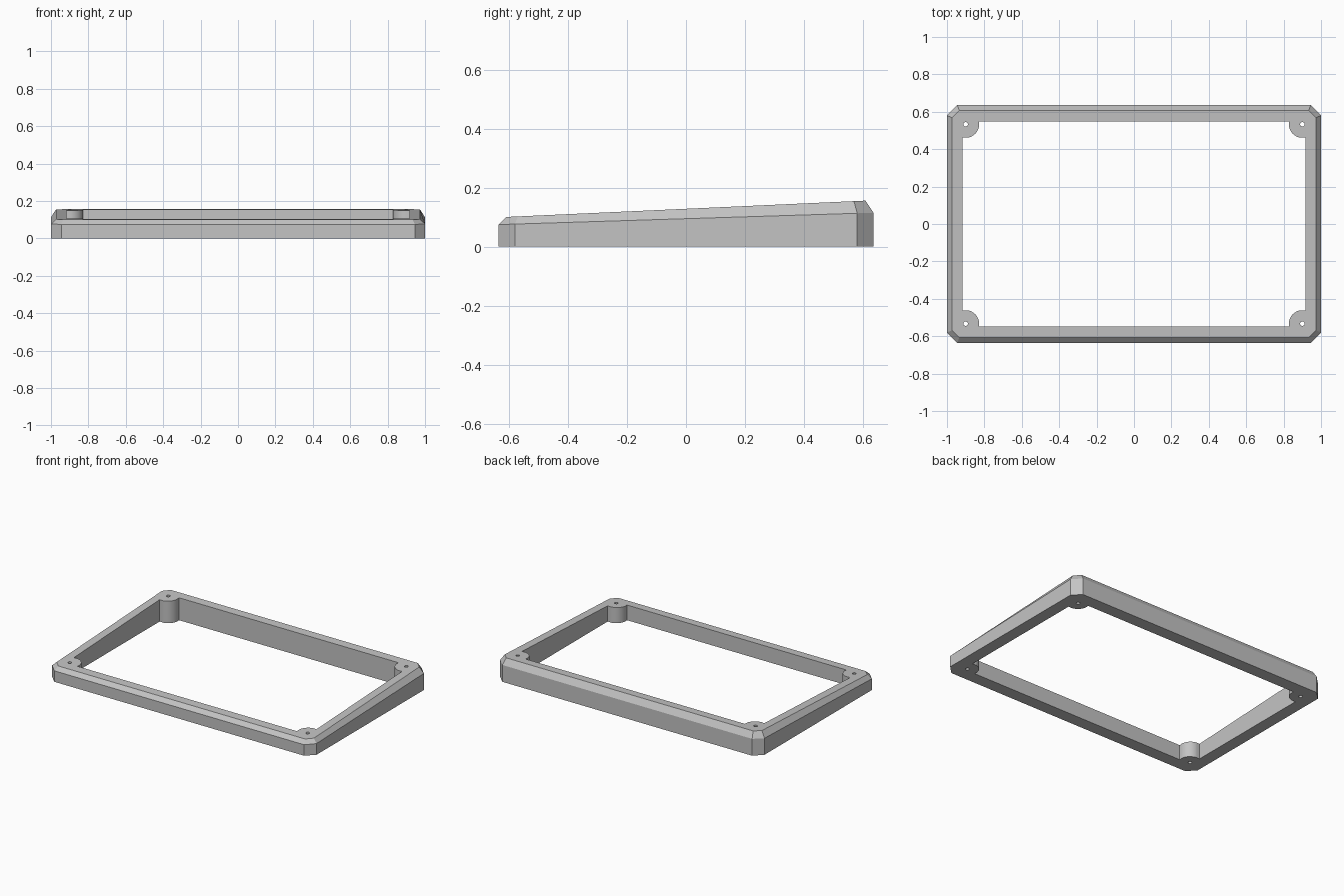
import bpy, bmesh
from math import cos, sin, pi

cube = bpy.data.objects.get("Cube")
if cube:
    bpy.data.objects.remove(cube, do_unlink=True)

HX, HY = 1.0, 0.635        # outer half sizes
CORNER, BEVEL = 0.055, 0.027
IX, IY = 0.917, 0.548      # opening half sizes
BX, BY, BR, HOLE = 0.9, 0.533, 0.072, 0.012

grey = bpy.data.materials.new("plain grey")
grey.use_nodes = True
grey.diffuse_color = (0.55, 0.55, 0.55, 1)
grey.node_tree.nodes["Principled BSDF"].inputs["Base Color"].default_value = (0.55, 0.55, 0.55, 1)


def loft(name, rings):
    """Closed solid through rings of equal point count."""
    bm = bmesh.new()
    loops = [[bm.verts.new(p) for p in ring] for ring in rings]
    n = len(loops[0])
    bm.faces.new(loops[0][::-1])
    bm.faces.new(loops[-1])
    for a, b in zip(loops, loops[1:]):
        for i in range(n):
            j = (i + 1) % n
            bm.faces.new((a[i], a[j], b[j], b[i]))
    bmesh.ops.recalc_face_normals(bm, faces=bm.faces)
    mesh = bpy.data.meshes.new(name)
    bm.to_mesh(mesh)
    bm.free()
    mesh.materials.append(grey)
    ob = bpy.data.objects.new(name, mesh)
    bpy.context.collection.objects.link(ob)
    return ob


def octagon(inset, height):
    """Rectangle with cut corners, its height given as a function of y."""
    x, y, c = HX - inset, HY - inset, CORNER - inset * 0.586
    pts = [(x, -y + c), (x, y - c), (x - c, y), (-x + c, y),
           (-x, y - c), (-x, -y + c), (-x + c, -y), (x - c, -y)]
    return [(px, py, height(py)) for px, py in pts]


def prism(name, pts):
    return loft(name, [[(x, y, z) for x, y in pts] for z in (-0.1, 0.4)])


# Sloped body with a bevelled upper rim
frame = loft("sloped_frame", [
    octagon(0, lambda y: 0),
    octagon(0, lambda y: 0.095 + 0.0315 * y),
    octagon(BEVEL, lambda y: 0.1285 + 0.0455 * y)])

# Opening outline that leaves a round screw boss in each corner
dx = (BR ** 2 - (IY - BY) ** 2) ** 0.5
dy = (BR ** 2 - (IX - BX) ** 2) ** 0.5
arc = [(BX + IX - BX, BY - dy)]
for k in range(1, 16):
    a = -pi / 2 - pi / 2 * k / 16
    arc.append((BX + BR * cos(a), BY + BR * sin(a)))
arc.append((BX - dx, IY))
outline = []
for sx, sy in ((1, 1), (-1, 1), (-1, -1), (1, -1)):
    corner = [(sx * x, sy * y) for x, y in arc]
    outline += corner if sx * sy > 0 else corner[::-1]
cutters = [prism("opening_cutter", outline)]

# Screw holes
for sx in (-1, 1):
    for sy in (-1, 1):
        ring = [(sx * BX + HOLE * cos(pi * k / 8), sy * BY + HOLE * sin(pi * k / 8))
                for k in range(16)]
        cutters.append(prism("screw_hole_cutter", ring))

for cutter in cutters:
    mod = frame.modifiers.new("cut", 'BOOLEAN')
    mod.operation = 'DIFFERENCE'
    mod.solver = 'EXACT'
    mod.object = cutter
    cutter.hide_render = True

# Bake the cuts and drop the helpers
bpy.context.view_layer.update()
deps = bpy.context.evaluated_depsgraph_get()
baked = bpy.data.meshes.new_from_object(frame.evaluated_get(deps))
frame.modifiers.clear()
frame.data = baked
for cutter in cutters:
    bpy.data.objects.remove(cutter, do_unlink=True)

bpy.ops.object.select_all(action='DESELECT')
frame.select_set(True)
bpy.context.view_layer.objects.active = frame
bpy.ops.object.shade_smooth_by_angle(angle=0.4)
